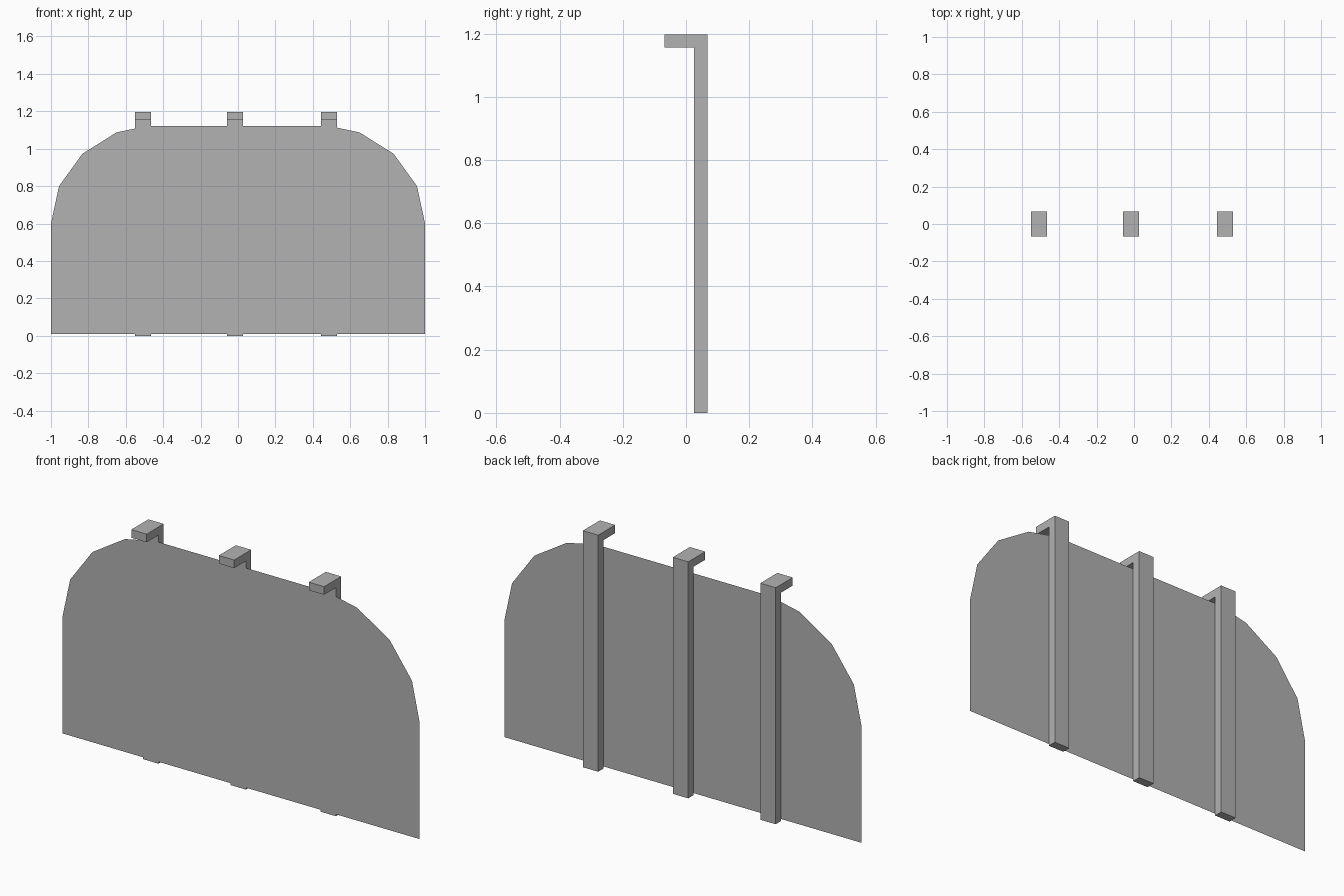
import bpy
import bmesh
from mathutils import Vector

cube = bpy.data.objects.get("Cube")
if cube:
    bpy.data.objects.remove(cube, do_unlink=True)

# One plain grey for everything
grey = bpy.data.materials.new("plain_grey")
grey.use_nodes = True
colour = (0.448, 0.448, 0.448, 1)
grey.diffuse_color = colour
grey.node_tree.nodes["Principled BSDF"].inputs["Base Color"].default_value = colour


def profile_object(name, points, extrude=None):
    """Flat outline, optionally extruded into a solid."""
    bm = bmesh.new()
    face = bm.faces.new([bm.verts.new(p) for p in points])
    if extrude:
        result = bmesh.ops.extrude_face_region(bm, geom=[face], use_keep_orig=True)
        moved = [v for v in result["geom"] if isinstance(v, bmesh.types.BMVert)]
        bmesh.ops.translate(bm, verts=moved, vec=Vector(extrude))
        bmesh.ops.recalc_face_normals(bm, faces=bm.faces)
    mesh = bpy.data.meshes.new(name)
    bm.to_mesh(mesh)
    bm.free()
    mesh.materials.append(grey)
    obj = bpy.data.objects.new(name, mesh)
    bpy.context.collection.objects.link(obj)
    return obj


# Thin sheet with faceted upper corners, mirrored left to right
half = [(1, 0.01), (1, 0.6), (0.957, 0.8), (0.832, 0.973), (0.65, 1.087), (0.485, 1.122)]
outline = half + [(-x, z) for x, z in reversed(half)]
sheet_y = 0.0245
profile_object("panel", [(x, sheet_y, z) for x, z in outline])

# Upright posts with a hook reaching forward over the top
front, inner, back = -0.068, 0.025, 0.068
top, under = 1.197, 1.156
hook = [(inner, 0), (back, 0), (back, top), (front, top), (front, under), (inner, under)]
width = 0.086
for name, x in (("right_hook_post", -0.55), ("middle_hook_post", -0.06), ("left_hook_post", 0.444)):
    profile_object(name, [(x, y, z) for y, z in hook], (width, 0, 0))
